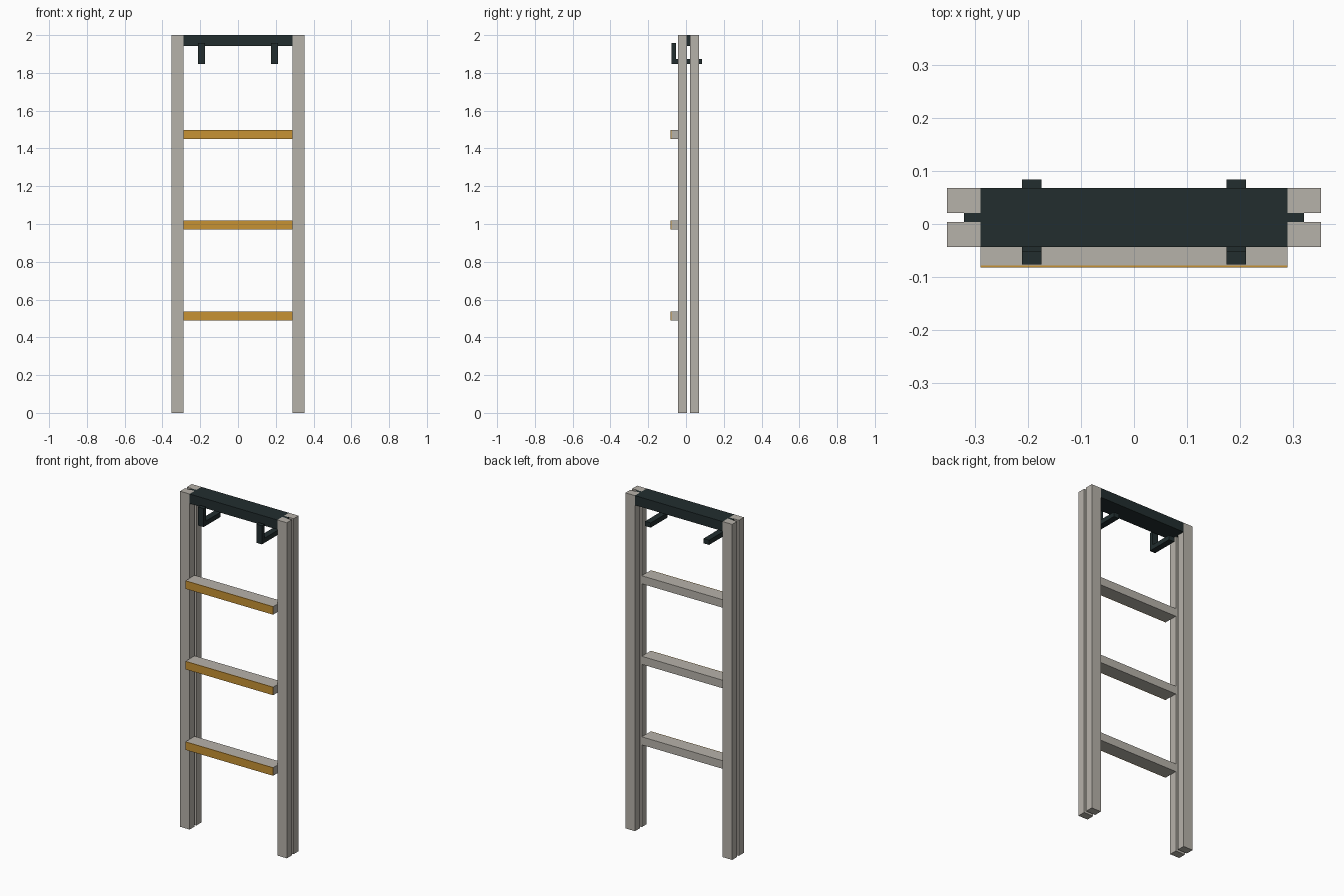
import bpy
from mathutils import Vector

default = bpy.data.objects.get("Cube")
if default:
    bpy.data.objects.remove(default, do_unlink=True)


def make_material(name, rgb):
    mat = bpy.data.materials.new(name)
    mat.use_nodes = True
    colour = (*rgb, 1.0)
    mat.diffuse_color = colour
    mat.node_tree.nodes["Principled BSDF"].inputs["Base Color"].default_value = colour
    return mat


stone = make_material("warm grey", (0.47, 0.445, 0.40))
dark = make_material("dark slate", (0.016, 0.027, 0.028))
amber = make_material("amber", (0.57, 0.287, 0.034))


def box(name, xs, ys, zs, mat):
    """Box spanning the given (min, max) ranges."""
    low, high = (Vector(corner) for corner in zip(xs, ys, zs))
    bpy.ops.mesh.primitive_cube_add(size=1, location=(low + high) / 2)
    obj = bpy.context.object
    obj.name = name
    obj.scale = high - low
    bpy.ops.object.transform_apply(location=False, rotation=False, scale=True)
    obj.data.materials.append(mat)
    return obj


INNER, OUTER = 0.289, 0.352      # rail faces across the width
FRONT = (-0.043, 0.004)          # depth of the front rails
BACK = (0.021, 0.068)            # depth of the back rails
BEAM_Z = (1.943, 2.0)

# Paired uprights and hooks on both sides
for side, sign in (("left", 1), ("right", -1)):
    def span(a, b):
        return tuple(sorted((sign * a, sign * b)))

    for row, depth in (("front", FRONT), ("back", BACK)):
        box(f"{side}_{row}_rail", span(INNER, OUTER), depth, (0, 2), stone)

    # Tongue of the top beam, visible in the slot between the rails
    box(f"{side}_beam_tongue", span(INNER, 0.32), (FRONT[1], BACK[0]), BEAM_Z, dark)

    # L-shaped hook: a long foot and an upright tip in front of the beam
    hook_x = span(0.174, 0.211)
    box(f"{side}_hook_foot", hook_x, (-0.076, 0.084), (1.846, 1.874), dark)
    box(f"{side}_hook_tip", hook_x, (-0.076, -0.052), (1.874, 1.957), dark)

# Top beam
box("top_beam", (-INNER, INNER), (FRONT[0], BACK[1]), BEAM_Z, dark)

# Rungs with coloured front strips
for i, z in enumerate((0.514, 0.994, 1.474), start=1):
    height = (z - 0.024, z + 0.024)
    box(f"rung_{i}", (-INNER, INNER), (-0.078, FRONT[1]), height, stone)
    box(f"rung_strip_{i}", (-INNER, INNER), (-0.082, -0.078), height, amber)
